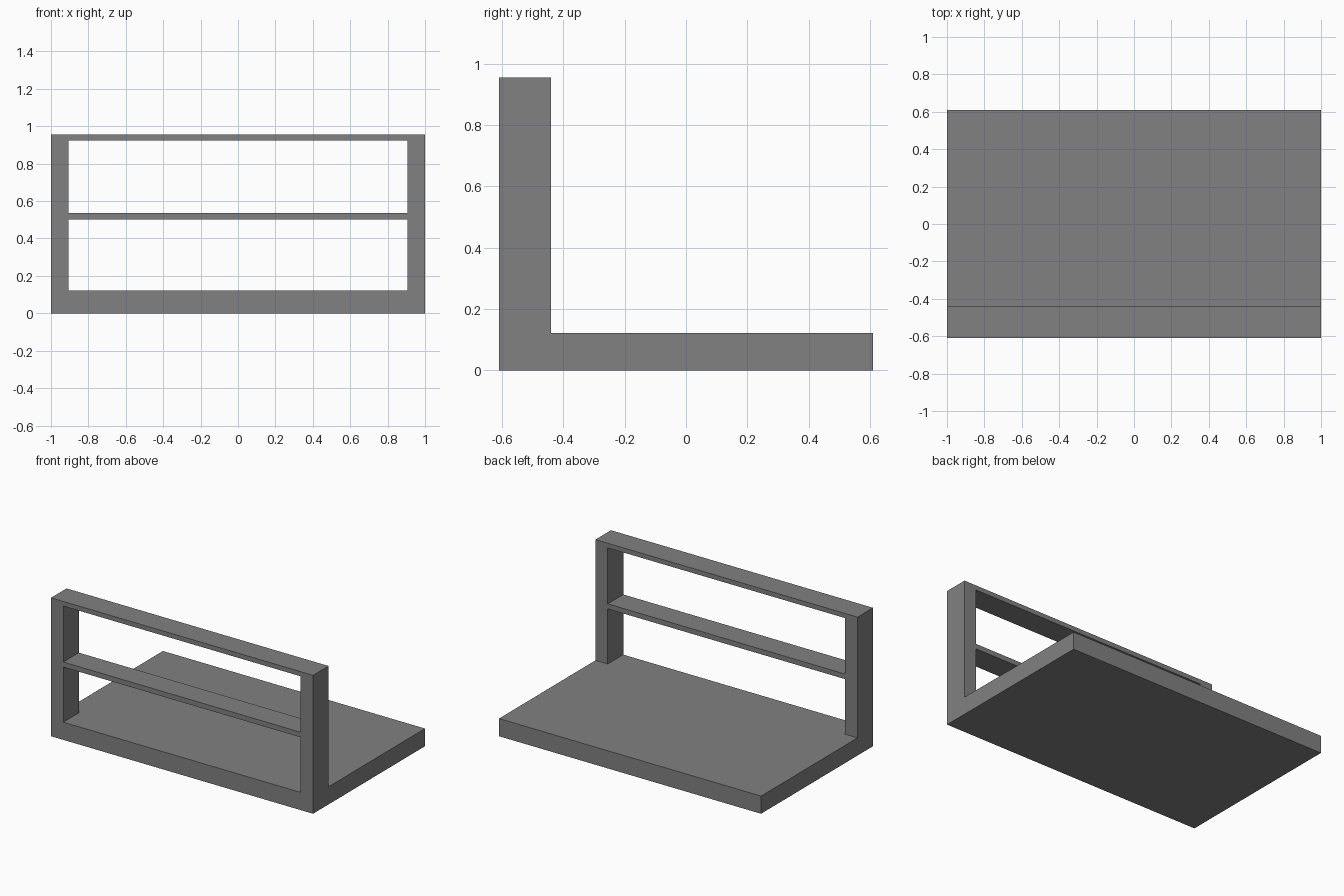
import bpy
import bmesh
from mathutils import Matrix, Vector

if "Cube" in bpy.data.objects:
    bpy.data.objects.remove(bpy.data.objects["Cube"])

HALF_W, HALF_D, HEIGHT = 1.0, 0.61, 0.955    # overall size
FLOOR = 0.122                                # base thickness
POST_IN = 0.906                              # inner face of the posts
FRAME_BACK = -0.441                          # rear face of the upright frame

dark_grey = bpy.data.materials.new("dark_grey")
dark_grey.diffuse_color = (0.22, 0.22, 0.22, 1)
dark_grey.use_nodes = True
dark_grey.node_tree.nodes["Principled BSDF"].inputs["Base Color"].default_value = dark_grey.diffuse_color


def box(name, lo, hi):
    """Axis-aligned box between two corners, origin on the model centre."""
    lo, hi = Vector(lo), Vector(hi)
    mesh = bpy.data.meshes.new(name)
    bm = bmesh.new()
    bmesh.ops.create_cube(bm, size=1.0, matrix=Matrix.LocRotScale((lo + hi) / 2, None, hi - lo))
    bm.to_mesh(mesh)
    bm.free()
    mesh.materials.append(dark_grey)
    obj = bpy.data.objects.new(name, mesh)
    bpy.context.collection.objects.link(obj)
    return obj


# Flat base slab
box("base", (-HALF_W, -HALF_D, 0), (HALF_W, HALF_D, FLOOR))

# Side posts of the upright frame, mirrored across x
posts = box("side_posts", (POST_IN, -HALF_D, FLOOR), (HALF_W, FRAME_BACK, HEIGHT))
posts.modifiers.new("mirror", 'MIRROR').use_axis = (True, False, False)

# Thin boards spanning the posts
for name, z0, z1 in (("middle_shelf", 0.502, 0.537), ("top_board", 0.923, HEIGHT)):
    box(name, (-POST_IN, -HALF_D, z0), (POST_IN, FRAME_BACK, z1))
